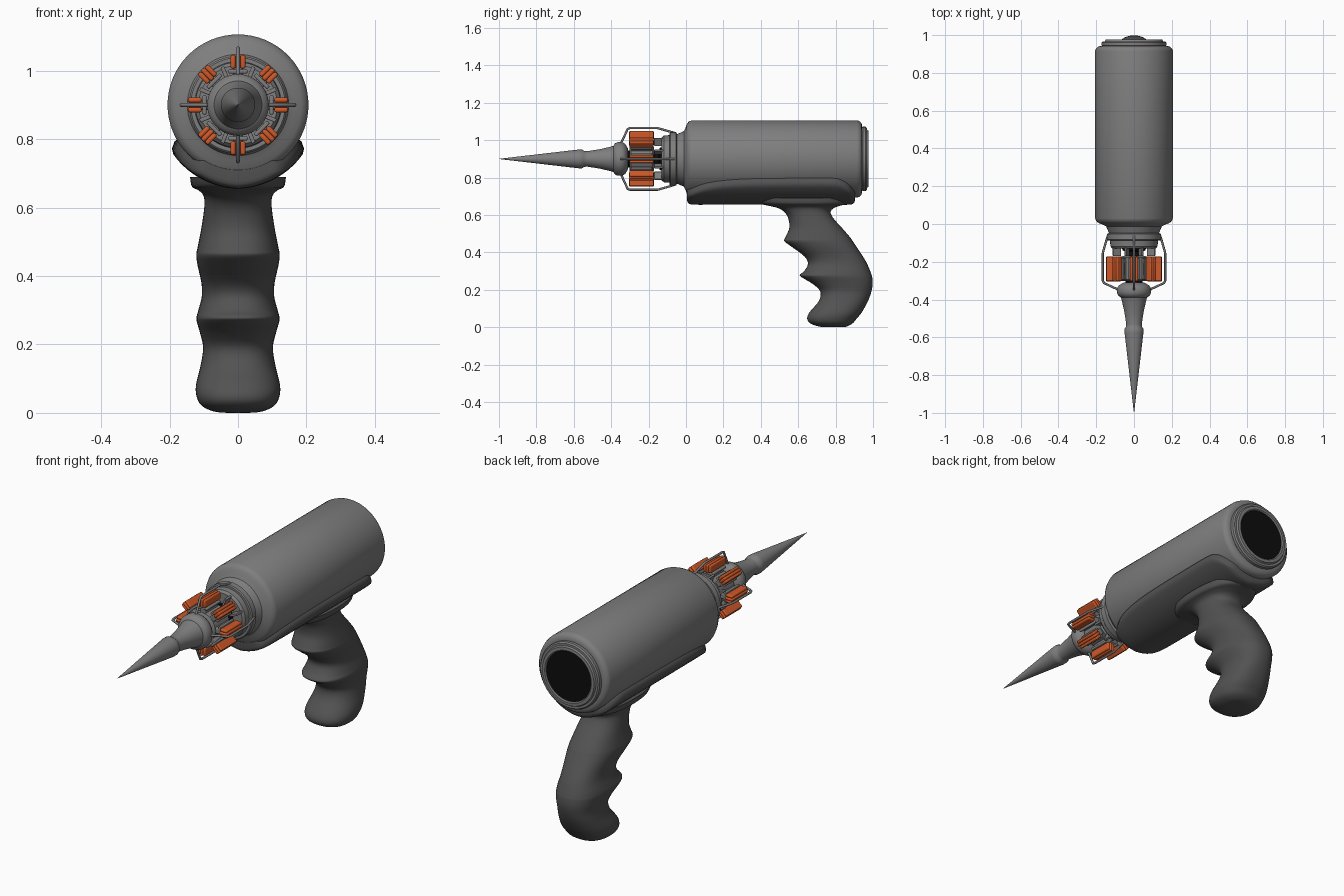
import bpy, bmesh, math
from mathutils import Matrix, Vector

if "Cube" in bpy.data.objects:
    bpy.data.objects.remove(bpy.data.objects["Cube"])

AXIS_Z = 0.9


def material(name, rgb):
    m = bpy.data.materials.new(name)
    m.diffuse_color = (*rgb, 1)
    m.use_nodes = True
    m.node_tree.nodes["Principled BSDF"].inputs["Base Color"].default_value = m.diffuse_color
    return m


GREY = material("mid grey", (0.21, 0.21, 0.21))
DARK = material("dark grey", (0.085, 0.085, 0.085))
ORANGE = material("copper orange", (0.62, 0.10, 0.022))
BLACK = material("black", (0.004, 0.004, 0.004))


def finish(name, bm, mat, angle=35, bevel=0):
    bmesh.ops.recalc_face_normals(bm, faces=bm.faces)
    me = bpy.data.meshes.new(name)
    bm.to_mesh(me)
    bm.free()
    ob = bpy.data.objects.new(name, me)
    bpy.context.collection.objects.link(ob)
    me.materials.append(mat)
    if bevel:
        mod = ob.modifiers.new("bevel", 'BEVEL')
        mod.width, mod.segments = bevel, 3
    bpy.ops.object.select_all(action='DESELECT')
    ob.select_set(True)
    bpy.context.view_layer.objects.active = ob
    bpy.ops.object.shade_smooth_by_angle(angle=math.radians(angle))
    return ob


def loft(bm, rings, cap=True):
    rows = [[bm.verts.new(p) for p in ring] for ring in rings]
    n = len(rows[0])
    for a, b in zip(rows, rows[1:]):
        for i in range(n):
            j = (i + 1) % n
            bm.faces.new((a[i], a[j], b[j], b[i]))
    if cap:
        bm.faces.new(rows[0])
        bm.faces.new(rows[-1])


def lathe(name, profile, mat, n=64):
    """Revolve (y, radius) points around the barrel axis."""
    bm = bmesh.new()
    loft(bm, [[(r * math.cos(t), y, AXIS_Z + r * math.sin(t))
               for t in (math.tau * i / n for i in range(n))] for y, r in profile])
    return finish(name, bm, mat)


def around(angle):
    """Matrix taking local z to the radial direction at an angle about the axis."""
    return Matrix.Translation((0, 0, AXIS_Z)) @ Matrix.Rotation(angle, 4, 'Y')


def box(name, size, centre, angle, mat, bevel):
    bm = bmesh.new()
    bmesh.ops.create_cube(bm, size=1)
    for v in bm.verts:
        v.co = around(angle) @ Vector([c + s * k for c, s, k in zip(centre, size, v.co)])
    return finish(name, bm, mat, bevel=bevel)


def spline(rows, steps):
    """Catmull-Rom through rows of equal length."""
    out = []
    for i in range(len(rows) - 1):
        p0, p1, p2, p3 = (rows[max(0, min(len(rows) - 1, i + k))] for k in (-1, 0, 1, 2))
        for s in range(steps):
            t = s / steps
            out.append([0.5 * (2 * b + (c - a) * t + (2 * a - 5 * b + 4 * c - d) * t * t
                               + (3 * b - a - 3 * c + d) * t ** 3)
                        for a, b, c, d in zip(p0, p1, p2, p3)])
    return out + [list(rows[-1])]


# Main barrel with neck and rear rim
lathe("barrel", [(-0.055, 0.12), (-0.05, 0.132), (-0.03, 0.14), (-0.012, 0.148), (-0.003, 0.165),
                 (0.004, 0.185), (0.014, 0.199), (0.03, 0.206), (0.915, 0.206), (0.928, 0.202),
                 (0.938, 0.192), (0.942, 0.178), (0.942, 0.165)], GREY)
lathe("rear_rim", [(0.93, 0.15), (0.938, 0.165), (0.945, 0.172), (0.96, 0.172), (0.967, 0.166),
                   (0.967, 0.155), (0.976, 0.15), (0.977, 0.135), (0.972, 0.13), (0.955, 0.128)], GREY)
lathe("rear_opening", [(0.94, 0.129), (0.971, 0.129)], BLACK)

# Front collar, shaft and motor core
lathe("front_collar", [(-0.045, 0.125), (-0.053, 0.143), (-0.083, 0.143), (-0.088, 0.138),
                       (-0.088, 0.127), (-0.118, 0.125), (-0.13, 0.115), (-0.13, 0.05)], GREY)
lathe("shaft", [(-0.12, 0.065), (-0.14, 0.06), (-0.145, 0.045), (-0.34, 0.045)], BLACK, 32)
lathe("motor_core", [(-0.17, 0.06), (-0.178, 0.075), (-0.295, 0.075), (-0.303, 0.06)], GREY, 32)

# Spike with hub
lathe("spike", [(-0.31, 0.055), (-0.325, 0.08), (-0.34, 0.09), (-0.365, 0.09), (-0.38, 0.083),
                (-0.388, 0.07), (-0.40, 0.066), (-0.46, 0.052), (-0.53, 0.041), (-0.545, 0.043),
                (-0.556, 0.05), (-0.575, 0.05), (-1.0, 0.0006)], GREY, 48)

# Eight copper coils on grey poles, with fins between them
for k in range(8):
    a = math.tau * k / 8
    box(f"coil_pole_{k}", (0.03, 0.11, 0.06), (0, -0.238, 0.09), a, GREY, 0.006)
    box(f"coil_shoe_{k}", (0.056, 0.115, 0.012), (0, -0.238, 0.098), a, GREY, 0.004)
    for i in (-1, 0, 1):
        grow = 0.004 if i == 0 else 0
        box(f"coil_{k}_{i + 1}", (0.0145, 0.13 + grow, 0.04 + grow),
            (i * 0.0145, -0.238, 0.126), a, ORANGE, 0.006)
    box(f"collar_fin_{k}", (0.012, 0.05, 0.045), (0, -0.145, 0.098), a + math.pi / 8, GREY, 0.003)

# Four wire guards around the coils
for k in range(4):
    curve = bpy.data.curves.new("wire", 'CURVE')
    curve.dimensions = '3D'
    pts = [(-0.06, 0.138), (-0.075, 0.143), (-0.145, 0.163), (-0.155, 0.165), (-0.30, 0.165),
           (-0.312, 0.16), (-0.342, 0.095), (-0.35, 0.08)]
    sp = curve.splines.new('POLY')
    sp.points.add(len(pts) - 1)
    for p, (y, r) in zip(sp.points, pts):
        p.co = (*(around(math.tau * k / 4) @ Vector((0, y, r))), 1)
    curve.bevel_depth, curve.bevel_resolution = 0.006, 2
    curve.use_fill_caps = True
    ob = bpy.data.objects.new(f"wire_guard_{k}", curve)
    curve.materials.append(GREY)
    bpy.context.collection.objects.link(ob)

# Saddle hugging the underside of the barrel: (y, outer radius, half angle in degrees)
saddle = [(0.006, 0.222, 29), (0.01, 0.235, 33), (0.025, 0.243, 38), (0.06, 0.245, 45),
          (0.11, 0.245, 51), (0.2, 0.245, 56), (0.35, 0.245, 59), (0.6, 0.245, 60),
          (0.78, 0.245, 60), (0.83, 0.245, 57), (0.865, 0.245, 50), (0.885, 0.243, 42),
          (0.898, 0.235, 35), (0.903, 0.222, 29)]
rings = []
for y, r, deg in spline(saddle, 3):
    th = math.radians(deg)
    loop = []
    for i in range(33):
        t = -1 + i / 16
        edge = max(0, (abs(t) - 0.86) / 0.14)
        rr = 0.19 + (r - 0.19 - 0.008 * abs(t)) * math.sqrt(1 - 0.75 * edge * edge)
        loop.append((rr, t * th))
    loop += [(0.19, (1 - i / 8) * th) for i in range(17)]
    rings.append([(q * math.sin(t), y, AXIS_Z - q * math.cos(t)) for q, t in loop])
bm = bmesh.new()
loft(bm, rings)
finish("saddle", bm, DARK, 50)

# Pistol grip with finger grooves: (z, front y, rear y, half width)
grip = [(0.0, 0.75, 0.83, 0.03), (0.004, 0.71, 0.86, 0.07), (0.02, 0.665, 0.89, 0.105),
        (0.045, 0.648, 0.912, 0.12), (0.08, 0.66, 0.94, 0.123), (0.14, 0.71, 0.973, 0.109),
        (0.19, 0.718, 0.991, 0.102), (0.23, 0.68, 0.998, 0.11), (0.265, 0.622, 0.996, 0.12),
        (0.28, 0.608, 0.992, 0.121), (0.30, 0.632, 0.985, 0.116), (0.34, 0.652, 0.968, 0.106),
        (0.38, 0.632, 0.945, 0.107), (0.43, 0.565, 0.912, 0.118), (0.46, 0.526, 0.892, 0.122),
        (0.48, 0.531, 0.878, 0.119), (0.53, 0.552, 0.835, 0.109), (0.58, 0.547, 0.79, 0.101),
        (0.615, 0.527, 0.773, 0.098), (0.637, 0.492, 0.79, 0.102), (0.65, 0.44, 0.825, 0.115),
        (0.662, 0.39, 0.86, 0.135), (0.69, 0.37, 0.87, 0.14)]


def power(v, e):
    return math.copysign(abs(v) ** e, v)


rings = []
for z, f, b, w in spline(grip, 4):
    rings.append([(w * power(math.cos(t), 0.85), (f + b) / 2 + (b - f) / 2 * power(math.sin(t), 0.85), z)
                  for t in (math.tau * i / 48 for i in range(48))])
bm = bmesh.new()
loft(bm, rings)
finish("grip", bm, DARK, 60)
